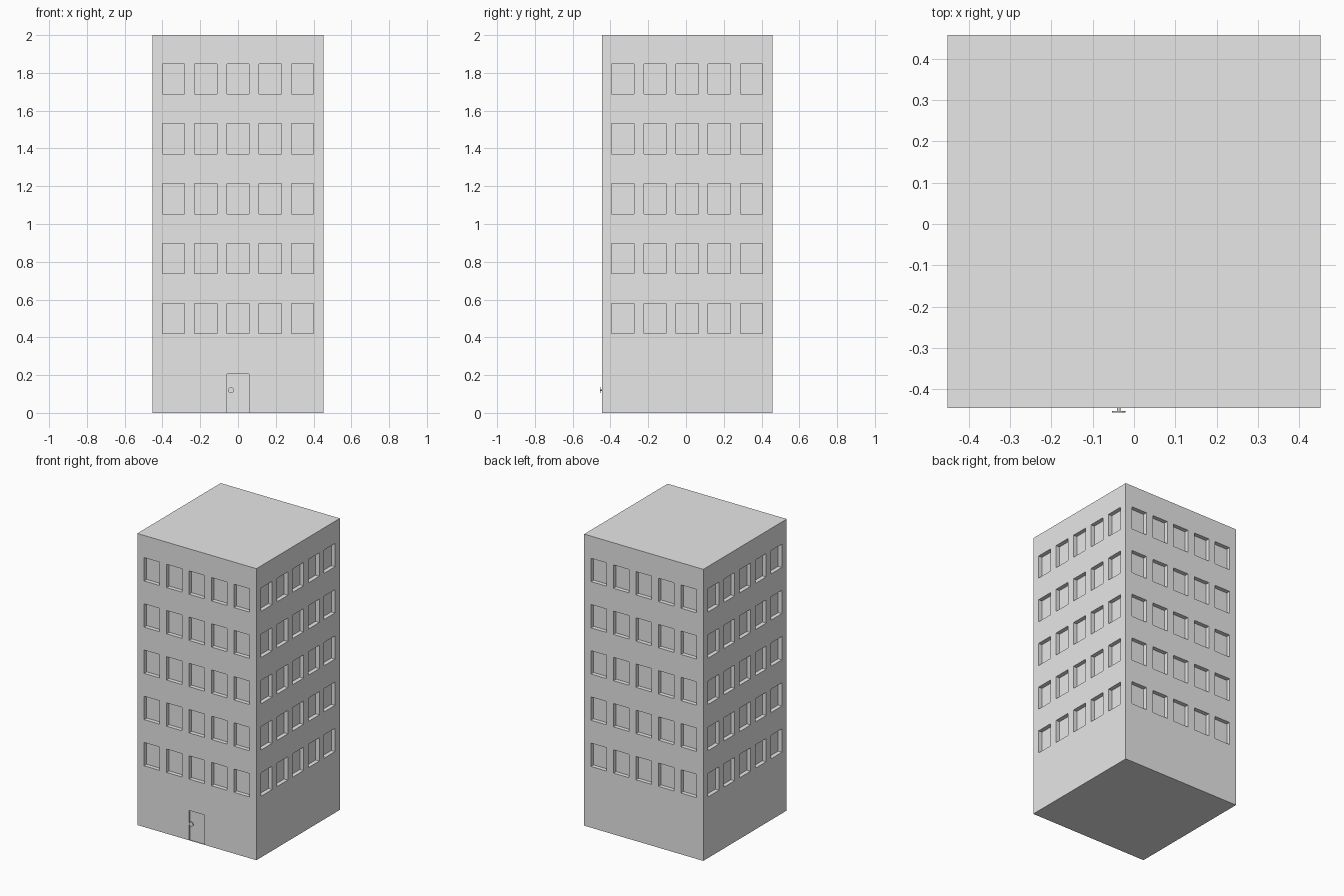
import bpy, bmesh, math
from mathutils import Matrix, Vector

cube = bpy.data.objects.get("Cube")
if cube:
    bpy.data.objects.remove(cube, do_unlink=True)

HALF, HEIGHT, YC = 0.452, 2.0, 0.006      # body half width, height, centre in y
PITCH, HALF_WIN = 0.1705, 0.059           # window spacing and half width
SILL, WIN_H, FLOOR = 0.42, 0.16, 0.317    # first sill, window height, storey
RECESS, DOOR_H, DOOR_RECESS = 0.028, 0.205, 0.008

mat = bpy.data.materials.new("light_grey")
mat.use_nodes = True
mat.diffuse_color = (0.8, 0.8, 0.8, 1)
mat.node_tree.nodes["Principled BSDF"].inputs["Base Color"].default_value = (0.8, 0.8, 0.8, 1)


def add_object(name, bm):
    mesh = bpy.data.meshes.new(name)
    bm.to_mesh(mesh)
    bm.free()
    mesh.materials.append(mat)
    obj = bpy.data.objects.new(name, mesh)
    bpy.context.collection.objects.link(obj)
    return obj


def slice_at(bm, axis, value):
    normal = Vector((0, 0, 0))
    normal[axis] = 1
    bmesh.ops.bisect_plane(bm, geom=bm.verts[:] + bm.edges[:] + bm.faces[:],
                           plane_co=normal * value, plane_no=normal)


# Tower block, sliced along the window edges
bm = bmesh.new()
bmesh.ops.create_cube(bm, size=1, matrix=Matrix.Translation((0, 0, HEIGHT / 2))
                      @ Matrix.Diagonal((2 * HALF, 2 * HALF, HEIGHT, 1)))
columns = [i * PITCH for i in range(-2, 3)]
sills = [SILL + i * FLOOR for i in range(5)]
for c in columns:
    for side in (-HALF_WIN, HALF_WIN):
        slice_at(bm, 0, c + side)
        slice_at(bm, 1, c + side)
for z in [DOOR_H] + sills + [s + WIN_H for s in sills]:
    slice_at(bm, 2, z)


def in_column(face):
    c = face.calc_center_median()
    across = c.x if abs(face.normal.y) > 0.5 else c.y
    return abs(face.normal.z) < 0.5 and any(abs(across - k) < 0.01 for k in columns)


def is_window(face):
    z = face.calc_center_median().z
    return in_column(face) and any(s < z < s + WIN_H for s in sills)


def is_door(face):
    c = face.calc_center_median()
    return face.normal.y < -0.5 and abs(c.x) < 0.01 and c.z < DOOR_H


# Recessed windows on all four sides, shallow doorway at the front
bm.normal_update()
windows = [f for f in bm.faces if is_window(f)]
doors = [f for f in bm.faces if is_door(f)]
bmesh.ops.inset_individual(bm, faces=windows, thickness=0, depth=-RECESS)
bmesh.ops.inset_individual(bm, faces=doors, thickness=0, depth=-DOOR_RECESS)
bmesh.ops.translate(bm, verts=bm.verts, vec=(0, YC, 0))
add_object("tower_block", bm)


# Door knob: thin stem and round plate
def knob_part(name, radius, y0, y1):
    part = bmesh.new()
    place = Matrix.Translation((-0.037, (y0 + y1) / 2, 0.12)) @ Matrix.Rotation(math.pi / 2, 4, 'X')
    bmesh.ops.create_cone(part, cap_ends=True, segments=12, radius1=radius,
                          radius2=radius, depth=abs(y1 - y0), matrix=place)
    add_object(name, part)


front = YC - HALF
knob_part("knob_stem", 0.004, front + DOOR_RECESS, front - 0.007)
knob_part("knob_plate", 0.016, front - 0.007, front - 0.01)
